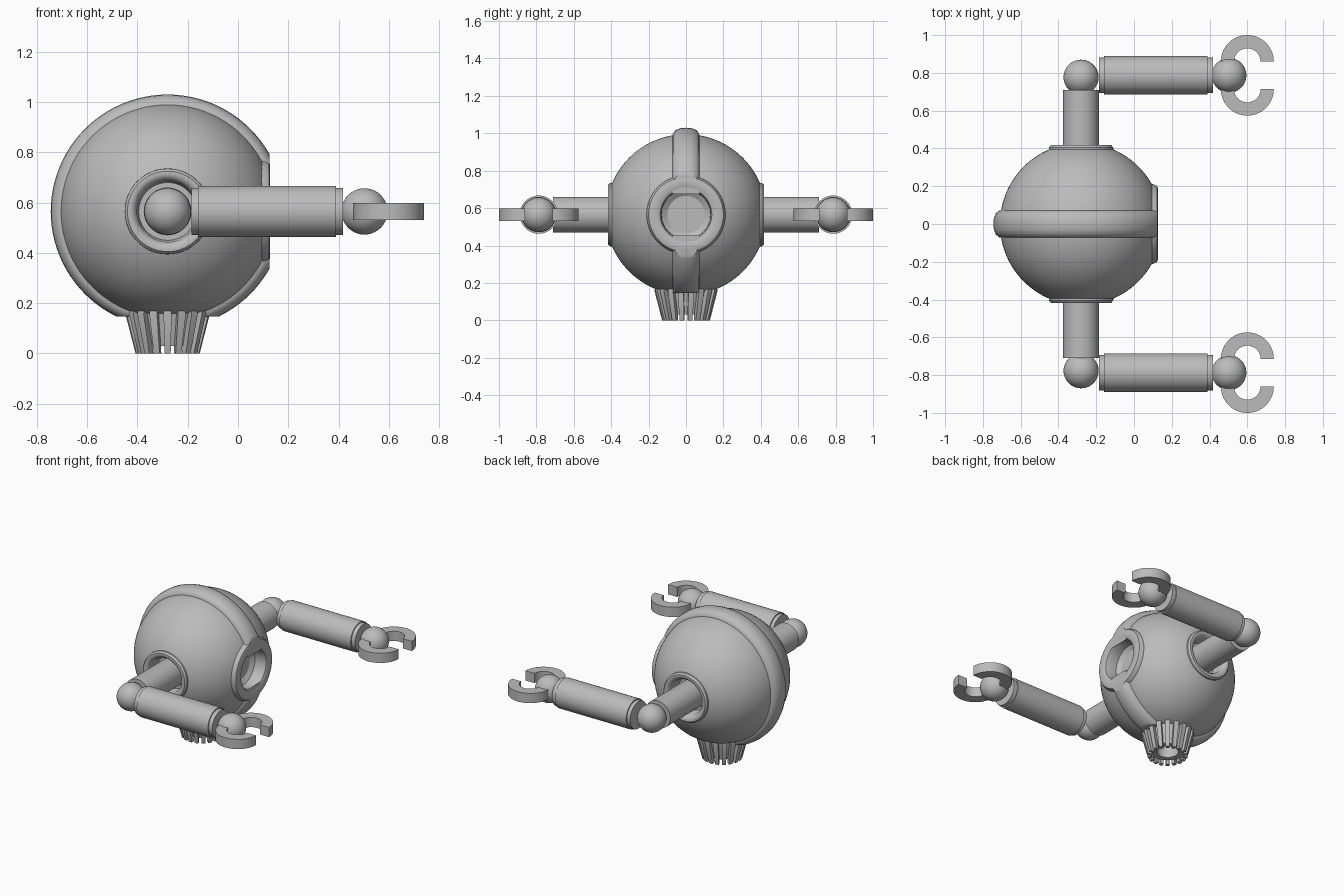
import bpy, bmesh, math
from mathutils import Matrix, Vector

if "Cube" in bpy.data.objects:
    bpy.data.objects.remove(bpy.data.objects["Cube"])

grey = bpy.data.materials.new("light grey")
grey.diffuse_color = (0.5, 0.5, 0.5, 1)
grey.use_nodes = True
grey.node_tree.nodes["Principled BSDF"].inputs["Base Color"].default_value = grey.diffuse_color
C = Vector((-0.28, 0, 0.565))          # body centre
R = 0.43                               # body radius
AXES = {"z": Matrix(), "x": Matrix.Rotation(math.pi / 2, 4, "Y"),
        "y": Matrix.Rotation(-math.pi / 2, 4, "X"),
        "-y": Matrix.Rotation(math.pi / 2, 4, "X")}


def finish(name, bm, loc=(0, 0, 0), axis="z", smooth=35):
    bmesh.ops.recalc_face_normals(bm, faces=bm.faces)
    bm.transform(Matrix.Translation(loc) @ AXES[axis])
    me = bpy.data.meshes.new(name)
    bm.to_mesh(me)
    bm.free()
    me.materials.append(grey)
    ob = bpy.data.objects.new(name, me)
    bpy.context.collection.objects.link(ob)
    bpy.ops.object.select_all(action="DESELECT")
    ob.select_set(True)
    bpy.context.view_layer.objects.active = ob
    bpy.ops.object.shade_smooth_by_angle(angle=math.radians(smooth))
    return ob


def lathe(profile, segs=48, a0=0, a1=360, closed=False):
    """Spin (radius, height) points around z; partial spins get end caps."""
    bm = bmesh.new()
    full = a1 - a0 >= 360
    n = segs if full else segs + 1
    rows = []
    for i in range(n):
        a = math.radians(a0 + (a1 - a0) * i / segs)
        rows.append([bm.verts.new((r * math.cos(a), r * math.sin(a), h)) for r, h in profile])
    m = len(profile)
    for i in range(segs):
        p, q = rows[i], rows[(i + 1) % n]
        for j in range(m if closed else m - 1):
            k = (j + 1) % m
            bm.faces.new((p[j], q[j], q[k], p[k]))
    if not full:
        bm.faces.new(rows[0])
        bm.faces.new(rows[-1])
    bmesh.ops.remove_doubles(bm, verts=bm.verts, dist=1e-5)
    return bm


def rod(name, r, h0, h1, loc, axis):
    finish(name, lathe([(0, h0), (r, h0), (r, h1), (0, h1)]), loc, axis)


def ball(name, r, loc):
    bm = bmesh.new()
    bmesh.ops.create_uvsphere(bm, u_segments=40, v_segments=20, radius=r)
    finish(name, bm, loc)


# round body, opened under the eye ring and both shoulder rings
bm = bmesh.new()
bmesh.ops.create_uvsphere(bm, u_segments=96, v_segments=48, radius=R)
gone = []
for f in bm.faces:
    c = f.calc_center_median()
    if (c.x > 0 and math.hypot(c.y, c.z) < 0.17) or math.hypot(c.x, c.z) < 0.15:
        gone.append(f)
bmesh.ops.delete(bm, geom=gone, context="FACES")
finish("body", bm, C)

# raised band around the body, cut flat at the eye and at the base
bm = lathe([(0.42, -0.072), (0.435, -0.07), (0.452, -0.055), (0.462, -0.03), (0.465, 0),
            (0.462, 0.03), (0.452, 0.055), (0.435, 0.07), (0.42, 0.072)], 96, closed=True)
bm.transform(AXES["y"])
for co, no in (((0.405, 0, 0), (1, 0, 0)), ((0, 0, -0.418), (0, 0, -1))):
    bmesh.ops.bisect_plane(bm, geom=bm.verts[:] + bm.edges[:] + bm.faces[:],
                           plane_co=co, plane_no=no, clear_outer=True)
    bmesh.ops.holes_fill(bm, edges=[e for e in bm.edges if e.is_boundary], sides=0)
finish("body_band", bm, C)

# recessed eye with its ring
finish("eye_ring", lathe([(0.212, 0.36), (0.21, 0.385), (0.2, 0.403), (0.188, 0.407), (0.15, 0.407),
                          (0.138, 0.4), (0.132, 0.385), (0.13, 0.32), (0.1, 0.3)], 64), C, "x")
finish("eye_lens", lathe([(0.1, 0.3), (0, 0.3)], 64), C, "x")

# arms
for s, side in ((1, "left"), (-1, "right")):
    ax = "y" if s > 0 else "-y"
    finish(side + "_shoulder_ring",
           lathe([(0.172, 0.37), (0.17, 0.405), (0.16, 0.417), (0.148, 0.418), (0.135, 0.413),
                  (0.122, 0.395), (0.115, 0.32), (0.08, 0.32)], 64), C, ax)
    rod(side + "_upper_arm", 0.095, 0.3, 0.71, C, ax)
    ball(side + "_elbow", 0.093, C + Vector((0, s * 0.777, 0)))
    arm = Vector((0, s * 0.787, C.z))
    finish(side + "_forearm",
           lathe([(0, -0.185), (0.094, -0.185), (0.094, -0.16), (0.102, -0.16), (0.102, 0.39),
                  (0.094, 0.39), (0.094, 0.418), (0, 0.418)]), arm, "x")
    ball(side + "_wrist", 0.092, arm + Vector((0.503, 0, 0)))
    # two curved claw fingers
    for t, tip in ((1, "outer"), (-1, "inner")):
        u = s * t
        a0, a1 = (0, 200) if u > 0 else (160, 360)
        finish(f"{side}_{tip}_claw",
               lathe([(0.07, -0.034), (0.14, -0.034), (0.14, 0.034), (0.07, 0.034)],
                     32, a0, a1, closed=True), arm + Vector((0.6, u * 0.073, 0)))

# slatted base nozzle with a hollow core
base = Vector((C.x, 0, 0))
finish("base_core", lathe([(0, 0.18), (0.145, 0.18), (0.14, 0.15), (0.107, 0.03), (0.07, 0.03),
                           (0.07, 0.12), (0, 0.12)]), base)
N = 18
for i in range(N):
    a = 360 * (i + 0.5) / N
    finish("base_slat", lathe([(0.128, 0), (0.168, 0.155), (0.166, 0.175), (0.13, 0.175), (0.1, 0)],
                              2, a - 5.5, a + 5.5, closed=True), base)
